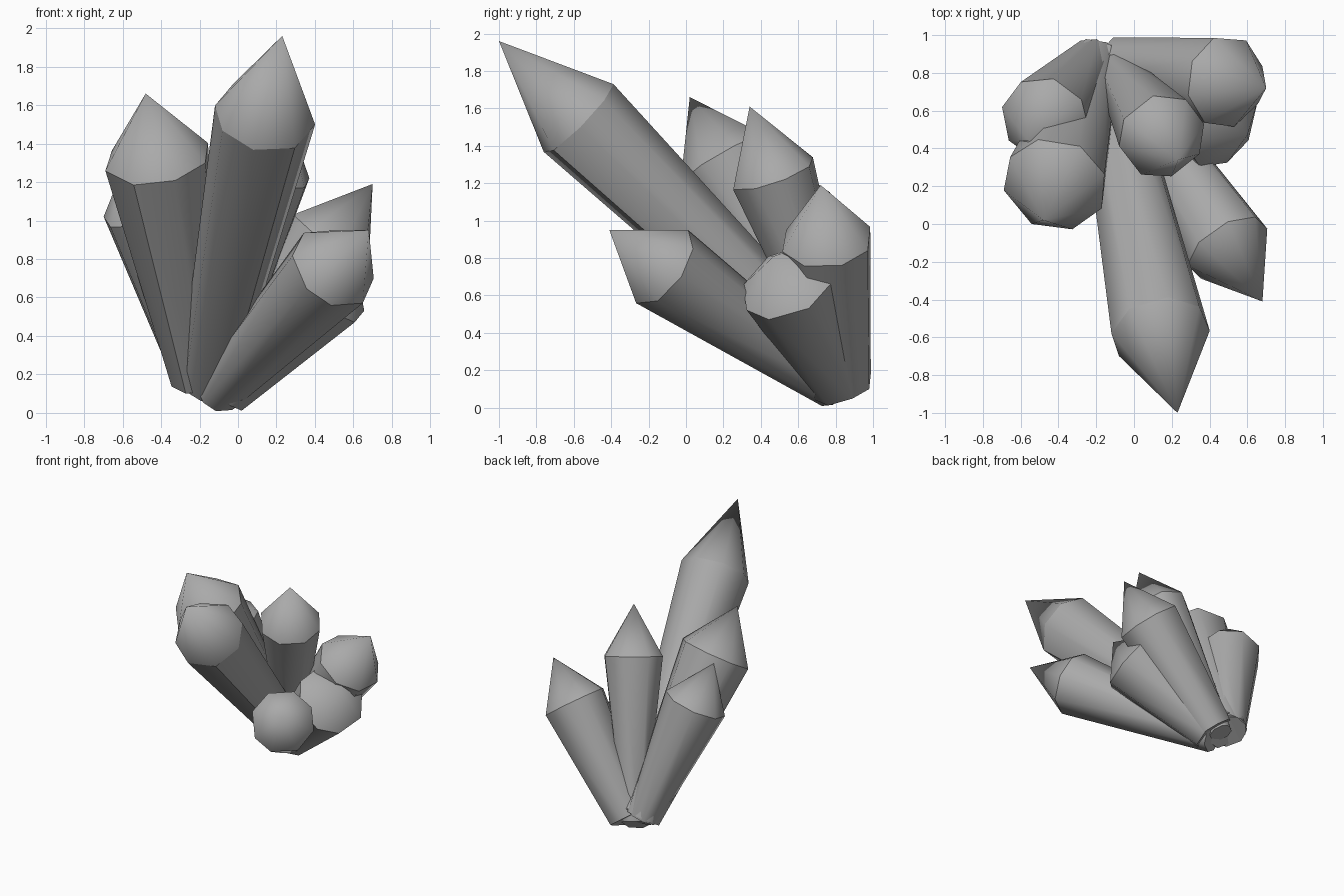
import bpy, bmesh, math, random
from mathutils import Vector

cube = bpy.data.objects.get("Cube")
if cube:
    bpy.data.objects.remove(cube)
random.seed(4)

grey = bpy.data.materials.new("crystal_grey")
grey.use_nodes = True
colour = (0.40, 0.40, 0.40, 1)
grey.diffuse_color = colour
grey.node_tree.nodes["Principled BSDF"].inputs["Base Color"].default_value = colour

SIDES = 8


def crystal(name, base, tip, shoulder, base_r, top_r, turn):
    """Tapered prism from base towards tip, pointed beyond the shoulder fraction."""
    base, tip = Vector(base), Vector(tip)
    axis = (tip - base).normalized()
    across = axis.cross(Vector((0, 0, 1))).normalized()
    over = across.cross(axis)
    angles = [math.tau * (i + turn + random.uniform(-0.1, 0.1)) / SIDES
              for i in range(SIDES)]
    bm = bmesh.new()

    def ring(centre, radius):
        return [bm.verts.new(centre + radius * (math.cos(a) * across + math.sin(a) * over))
                for a in angles]

    low = ring(base, base_r)
    high = ring(base.lerp(tip, shoulder), top_r)
    point = bm.verts.new(tip)
    bm.faces.new(low[::-1])
    for i in range(SIDES):
        j = (i + 1) % SIDES
        bm.faces.new((low[i], low[j], high[j], high[i]))
        bm.faces.new((high[i], high[j], point))
    bmesh.ops.recalc_face_normals(bm, faces=bm.faces)
    # Rounded shading around the shaft and point, crisp at the shoulder
    for face in bm.faces:
        face.smooth = True
    for edge in bm.edges:
        rim = all(v in high for v in edge.verts)
        edge.smooth = not rim and edge.calc_face_angle() < math.radians(48)
    mesh = bpy.data.meshes.new(name)
    bm.to_mesh(mesh)
    bm.free()
    mesh.materials.append(grey)
    bpy.context.collection.objects.link(bpy.data.objects.new(name, mesh))


# Tall leaning crystal at the front
crystal("front_tall_crystal", (-0.16, 0.85, 0.16), (0.23, -1.0, 1.96), 0.77, 0.145, 0.265, 0.4)
# Pair on the right
crystal("right_crystal", (-0.21, 0.86, 0.17), (-0.48, 0.02, 1.66), 0.775, 0.14, 0.28, 0.3)
crystal("back_right_crystal", (-0.22, 0.87, 0.18), (-0.56, 0.44, 1.37), 0.74, 0.12, 0.24, 0.4)
# Upright crystal in the middle
crystal("middle_crystal", (-0.13, 0.86, 0.12), (0.235, 0.34, 1.61), 0.76, 0.09, 0.235, 0.45)
# Fan on the left
crystal("back_left_crystal", (-0.07, 0.84, 0.135), (0.70, 0.72, 1.19), 0.72, 0.16, 0.25, 0.4)
crystal("front_left_crystal", (-0.11, 0.80, 0.11), (0.68, -0.41, 0.95), 0.765, 0.125, 0.24, 0.4)
crystal("left_low_crystal", (-0.07, 0.82, 0.13), (0.60, 0.47, 0.81), 0.79, 0.16, 0.265, 0.0)
